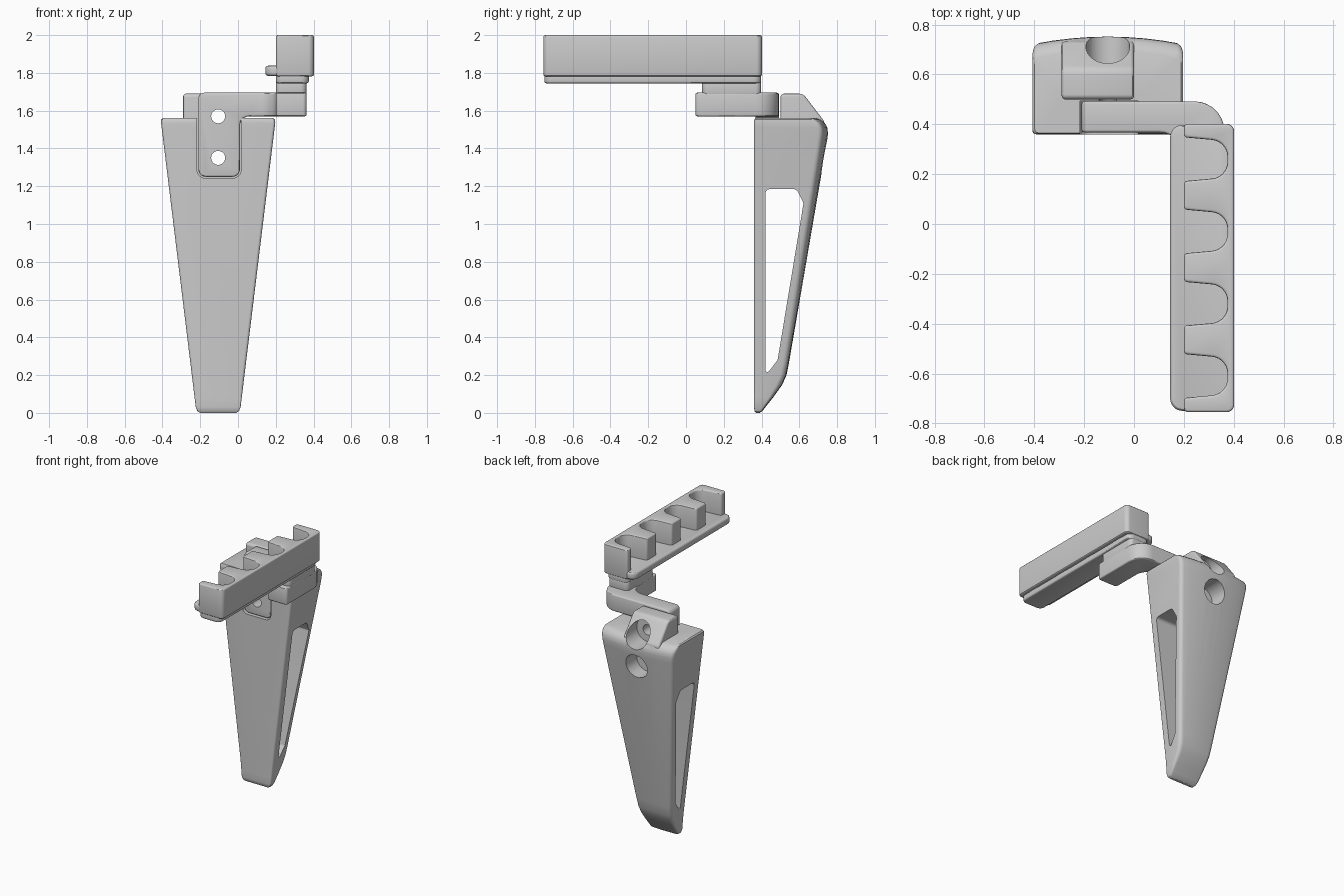
import bpy
import bmesh
import math
from mathutils import Vector

cube = bpy.data.objects.get("Cube")
if cube:
    bpy.data.objects.remove(cube, do_unlink=True)


def rounded(points, segs=7):
    """2D outline from (u, v, radius) corners, each filleted by an arc."""
    out = []
    for i, (u, v, r) in enumerate(points):
        p = Vector((u, v))
        if r == 0:
            out.append(p)
            continue
        a = (Vector(points[i - 1][:2]) - p).normalized()
        b = (Vector(points[(i + 1) % len(points)][:2]) - p).normalized()
        half = a.angle(b) / 2
        centre = p + (a + b).normalized() * (r / math.sin(half))
        start = p + a * (r / math.tan(half)) - centre
        end = p + b * (r / math.tan(half)) - centre
        sweep = start.angle_signed(end)
        for k in range(segs + 1):
            t = -sweep * k / segs
            out.append(centre + Vector((start.x * math.cos(t) - start.y * math.sin(t),
                                        start.x * math.sin(t) + start.y * math.cos(t))))
    return out


def loft(name, rings):
    """Closed solid through rings of equal point count."""
    bm = bmesh.new()
    rows = [[bm.verts.new(p) for p in ring] for ring in rings]
    n = len(rows[0])
    for low, high in zip(rows, rows[1:]):
        for i in range(n):
            j = (i + 1) % n
            bm.faces.new((low[i], low[j], high[j], high[i]))
    bm.faces.new(rows[0][::-1])
    bm.faces.new(rows[-1])
    bmesh.ops.recalc_face_normals(bm, faces=bm.faces)
    mesh = bpy.data.meshes.new(name)
    bm.to_mesh(mesh)
    bm.free()
    obj = bpy.data.objects.new(name, mesh)
    bpy.context.collection.objects.link(obj)
    return obj


def prism(name, corners, axis, lo, hi):
    """Extrude a rounded outline along one axis."""
    place = {"X": lambda p, w: (w, p.x, p.y),
             "Y": lambda p, w: (p.x, w, p.y),
             "Z": lambda p, w: (p.x, p.y, w)}[axis]
    outline = rounded(corners)
    return loft(name, [[place(p, w) for p in outline] for w in (lo, hi)])


def rect(u0, u1, v0, v1, r):
    return [(u0, v0, r), (u1, v0, r), (u1, v1, r), (u0, v1, r)]


def apply(obj, mod):
    bpy.context.view_layer.objects.active = obj
    bpy.ops.object.modifier_apply(modifier=mod.name)


def bevel(obj, width):
    mod = obj.modifiers.new("Bevel", "BEVEL")
    mod.width = width
    mod.segments = 3
    mod.limit_method = "ANGLE"
    mod.angle_limit = math.radians(35)
    mod.use_clamp_overlap = False
    apply(obj, mod)
    return obj


def boolean(obj, tool, operation="DIFFERENCE"):
    mod = obj.modifiers.new("Boolean", "BOOLEAN")
    mod.operation = operation
    mod.solver = "EXACT"
    mod.object = tool
    apply(obj, mod)
    bpy.data.objects.remove(tool, do_unlink=True)


def bore(obj, z, radius, y0, y1):
    ring = [(MID + radius * math.cos(t), radius * math.sin(t) + z)
            for t in (math.tau * k / 32 for k in range(32))]
    boolean(obj, loft("bore", [[(x, y, h) for x, h in ring] for y in (y0, y1)]))


MID = -0.105
FRONT = 0.36
HOLES = (1.57, 1.35)


# Tapered handle with a gently bowed back
def handle_ring(z, back, inset):
    half = 0.115 + 0.122 * z - inset
    front = FRONT + inset / 2
    bow = 0.03 * (half / 0.3) ** 2
    r = min(0.03, (back - front) * 0.2)
    corners = [(MID - half, front, r / 2), (MID + half, front, r / 2)]
    for k in range(9):
        u = 1 - k / 4
        corners.append((MID + half * u, back - bow * u * u, r if abs(u) == 1 else 0))
    return [(p.x, p.y, z) for p in rounded(corners)]


side_profile = [(0, 0.39, 0.02), (0.01, 0.405, 0.006), (0.03, 0.42, 0), (0.08, 0.46, 0),
                (0.15, 0.51, 0), (0.2, 0.532, 0), (0.27, 0.546, 0), (1.44, 0.747, 0),
                (1.48, 0.752, 0), (1.51, 0.75, 0), (1.535, 0.737, 0), (1.552, 0.715, 0.003),
                (1.56, 0.695, 0.012)]
handle = loft("handle", [handle_ring(*row) for row in side_profile])

# Sloped screw boss on top of the handle
boss = prism("boss", [(0.5, 1.4, 0), (0.5, 1.69, 0.02), (0.62, 1.69, 0.05),
                      (0.735, 1.54, 0.03), (0.7, 1.4, 0)], "X", -0.29, 0.0)
boolean(handle, bevel(boss, 0.014), "UNION")

# Side window and bracket recess
boolean(handle, prism("window", [(0.42, 1.185, 0.025), (0.585, 1.185, 0.03),
                                 (0.622, 1.11, 0.02), (0.485, 0.28, 0.02),
                                 (0.435, 0.215, 0.012), (0.42, 0.22, 0.003)],
                      "X", -1, 1))
boolean(handle, prism("recess", rect(-0.217, 0.017, 1.243, 1.9, 0.045), "Y", 0.2, 0.494))

# Screw holes with counterbores from the back
for z in HOLES:
    bore(handle, z, 0.037, 0.3, 1)
    bore(handle, z, 0.088, 0.6, 1)

# Bracket: front outline crossed with the bent plan outline
bracket = prism("bracket", [(-0.21, 1.25, 0.04), (0.01, 1.25, 0.04), (0.01, 1.57, 0.05),
                            (0.6, 1.57, 0), (0.6, 1.695, 0), (-0.21, 1.695, 0.03)],
                "Y", -0.5, 1)
plan = prism("plan", [(-0.5, 0.368, 0), (0.2, 0.368, 0.1), (0.2, 0.05, 0.02),
                      (0.363, 0.05, 0.02), (0.363, 0.492, 0.12), (-0.5, 0.492, 0)],
             "Z", 1, 2)
boolean(bracket, plan, "INTERSECT")
bevel(bracket, 0.01)
for z in HOLES:
    bore(bracket, z, 0.037, 0.2, 0.8)

# Rack body with a row of U notches
outline = [(0.2, -0.755, 0.018), (0.402, -0.755, 0.03), (0.402, 0.402, 0.03), (0.2, 0.402, 0.018)]
for k in range(4):
    c = 0.26 - 0.29 * k
    outline += [(0.2, c + 0.088, 0.016), (0.375, c + 0.072, 0.068),
                (0.375, c - 0.072, 0.068), (0.2, c - 0.088, 0.016)]
rack = bevel(prism("rack_body", outline, "Z", 1.782, 2.0), 0.01)

# Rack floor with a projecting lip, underside strip and mounting pad
lip = bevel(prism("rack_lip", rect(0.145, 0.39, -0.75, 0.398, 0.05), "Z", 1.784, 1.838), 0.015)
strip = bevel(prism("rack_strip", rect(0.2, 0.375, -0.75, 0.398, 0.04), "Z", 1.745, 1.795), 0.01)
pad = bevel(prism("mounting_pad", rect(0.2, 0.363, 0.085, 0.398, 0.03), "Z", 1.685, 1.755), 0.006)

bpy.ops.object.select_all(action="DESELECT")
for part in (handle, bracket, rack, lip, strip, pad):
    part.select_set(True)
    bpy.context.view_layer.objects.active = part
bpy.ops.object.shade_smooth_by_angle(angle=math.radians(30))
